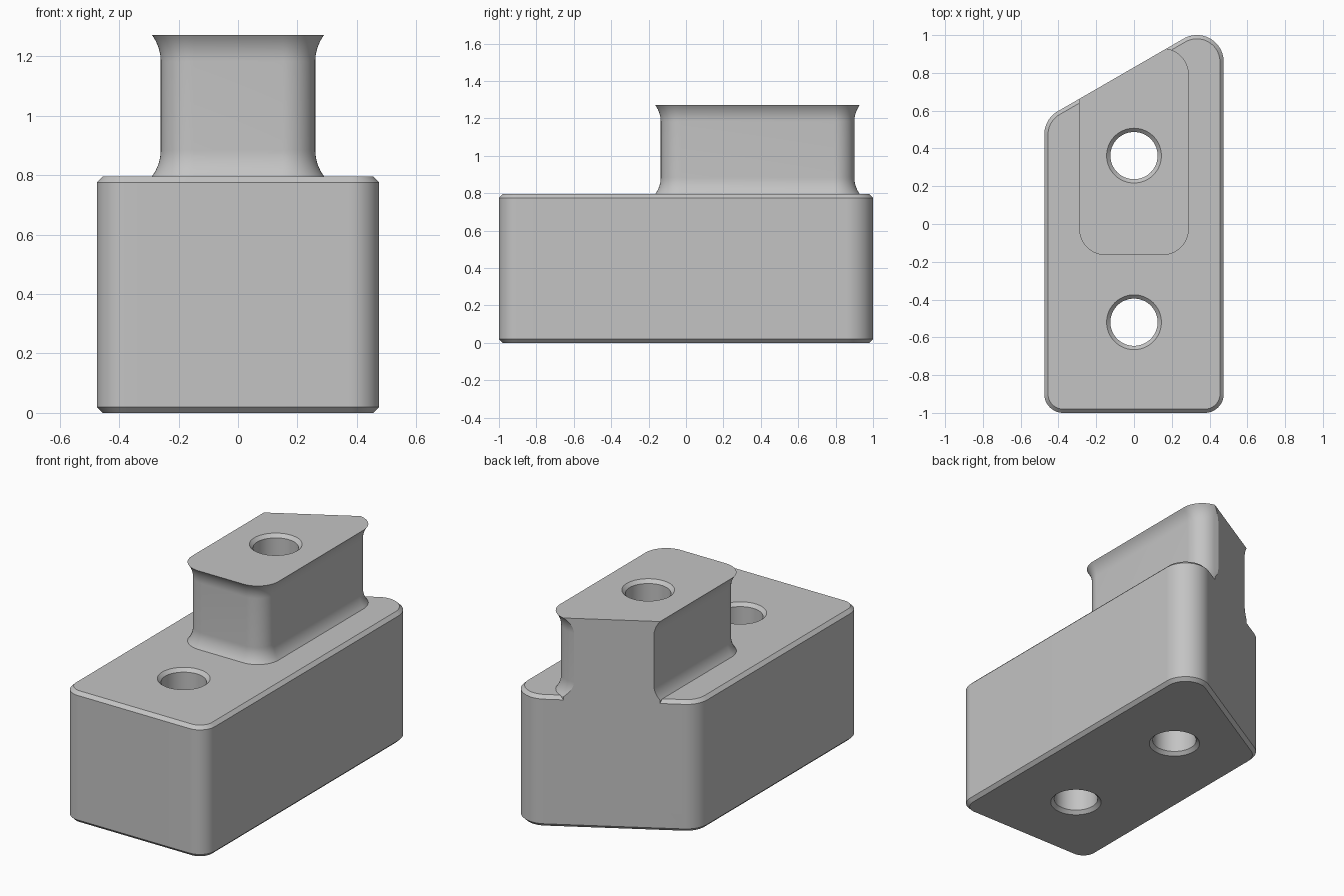
import bpy, bmesh
from math import radians, cos, sin
from mathutils import Vector

if "Cube" in bpy.data.objects:
    bpy.data.objects.remove(bpy.data.objects["Cube"])

BASE_TOP, NECK_TOP = 0.795, 1.272
CHAMFER = 0.02
SLANT = Vector((-sin(radians(30)), cos(radians(30)), 0))  # normal of the angled back
SLANT_DIST = 0.7188


def outline(arcs, offset, step=5):
    """Convex outline from corner arcs (cx, cy, radius, start, end), grown by offset."""
    points = []
    for cx, cy, r, start, end in arcs:
        n = max(1, round((end - start) / step))
        for i in range(n + 1):
            a = radians(start + (end - start) * i / n)
            points.append((cx + (r + offset) * cos(a), cy + (r + offset) * sin(a)))
    return points


def loft(name, arcs, profile):
    """Solid made of stacked outlines; profile lists (height, offset)."""
    bm = bmesh.new()
    rings = [[bm.verts.new((x, y, z)) for x, y in outline(arcs, off)] for z, off in profile]
    count = len(rings[0])
    for low, high in zip(rings, rings[1:]):
        for i in range(count):
            j = (i + 1) % count
            bm.faces.new((low[i], low[j], high[j], high[i]))
    bm.faces.new(rings[0][::-1])
    bm.faces.new(rings[-1])
    bmesh.ops.remove_doubles(bm, verts=bm.verts, dist=1e-5)
    bmesh.ops.recalc_face_normals(bm, faces=bm.faces)
    mesh = bpy.data.meshes.new(name)
    bm.to_mesh(mesh)
    bm.free()
    obj = bpy.data.objects.new(name, mesh)
    bpy.context.collection.objects.link(obj)
    return obj


def combine(target, tool, operation):
    """Apply a boolean to the target and discard the tool."""
    tool.hide_render = True
    mod = target.modifiers.new(tool.name, 'BOOLEAN')
    mod.operation, mod.solver, mod.object = operation, 'EXACT', tool
    bpy.ops.object.select_all(action='DESELECT')
    target.select_set(True)
    bpy.context.view_layer.objects.active = target
    bpy.ops.object.modifier_apply(modifier=mod.name)
    bpy.data.objects.remove(tool)


# Base block with rounded corners, angled back and chamfered rims
R = 0.142
CX = 0.475 - R


def back_y(x):
    return (SLANT_DIST - R - SLANT.x * x) / SLANT.y


base_arcs = [(-0.375, -0.9, 0.1, 180, 270), (0.375, -0.9, 0.1, 270, 360),
             (CX, back_y(CX), R, 0, 120), (-CX, back_y(-CX), R, 120, 180)]
block = loft("mounting_block", base_arcs, [
    (0, -CHAMFER), (CHAMFER, 0), (BASE_TOP - CHAMFER, 0), (BASE_TOP, -CHAMFER)])

# Raised neck, flared in a concave curve at both ends
neck_arcs = [(-0.15, -0.025, 0.11, 180, 270), (0.15, -0.025, 0.11, 270, 360),
             (0.15, 0.79, 0.11, 0, 90), (-0.15, 0.79, 0.11, 90, 180)]
FLARE_R, FLARE_H, STEPS = 0.15, 0.09, 8
flare = []
for i in range(STEPS + 1):
    h = FLARE_H * (1 - i / STEPS)
    flare.append((FLARE_H - h, FLARE_R - (FLARE_R ** 2 - h ** 2) ** 0.5))
neck_profile = [(BASE_TOP - 0.1, flare[0][1])]
neck_profile += [(BASE_TOP + z, off) for z, off in flare]
neck_profile += [(NECK_TOP - z, off) for z, off in reversed(flare)]
combine(block, loft("neck", neck_arcs, neck_profile), 'UNION')

# Angled back trimmed flush across block and neck
bpy.ops.mesh.primitive_cube_add(size=3, location=SLANT * (SLANT_DIST - 0.0002 + 1.5),
                                rotation=(0, 0, radians(30)))
trim = bpy.context.object
trim.name = "back_trim"
combine(block, trim, 'DIFFERENCE')

# Through holes with countersunk rims
for name, y, top in (("front_hole", -0.52, BASE_TOP), ("back_hole", 0.362, NECK_TOP)):
    c = CHAMFER
    hole = loft(name, [(0, y, 0.125, 0, 360)],
                [(-c, 2 * c), (c, 0), (top - c, 0), (top + c, 2 * c)])
    combine(block, hole, 'DIFFERENCE')

# Plain grey finish
grey = bpy.data.materials.new("light_grey")
grey.use_nodes = True
colour = (0.55, 0.55, 0.55, 1)
grey.diffuse_color = colour
grey.node_tree.nodes["Principled BSDF"].inputs["Base Color"].default_value = colour
block.data.materials.clear()
block.data.materials.append(grey)
for poly in block.data.polygons:
    poly.material_index = 0

bpy.ops.object.select_all(action='DESELECT')
block.select_set(True)
bpy.context.view_layer.objects.active = block
bpy.ops.object.shade_smooth_by_angle(angle=radians(20))
